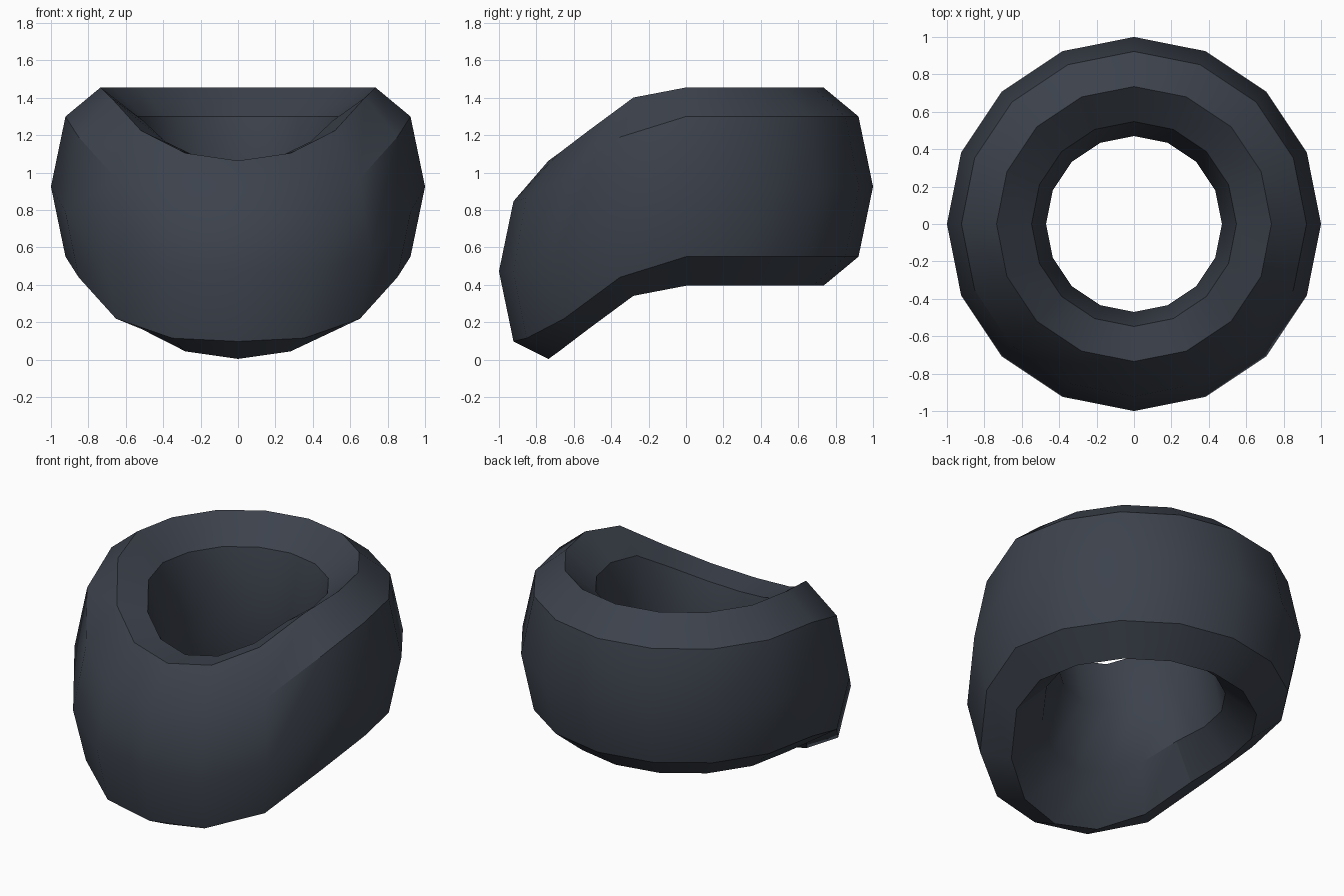
import bpy, bmesh
from math import sin, cos, tau, radians

if "Cube" in bpy.data.objects:
    bpy.data.objects.remove(bpy.data.objects["Cube"])

SEGMENTS, SIDES = 16, 8
MAJOR, MINOR, HALF_HEIGHT, MID_Z = 0.735, 0.265, 0.53, 0.925

# Downward bend of the front half: (distance forward, drop)
DROP = [(0, 0), (0.18, 0.01), (0.28, 0.053), (0.35, 0.108), (0.52, 0.23),
        (0.65, 0.33), (0.74, 0.395), (0.85, 0.435), (0.92, 0.453), (1.01, 0.453)]


def drop(forward):
    for (a, da), (b, db) in zip(DROP, DROP[1:]):
        if a <= forward <= b:
            return da + (db - da) * (forward - a) / (b - a)
    return 0


# Dark slate material
slate = bpy.data.materials.new("dark slate")
slate.use_nodes = True
colour = (0.045, 0.054, 0.072, 1)
slate.diffuse_color = colour
slate.node_tree.nodes["Principled BSDF"].inputs["Base Color"].default_value = colour

# Tall eight-sided ring, bent down at the front
bm = bmesh.new()
rings = []
for i in range(SEGMENTS):
    a = tau * i / SEGMENTS
    ring = []
    for j in range(SIDES):
        b = tau * j / SIDES
        r = MAJOR + MINOR * cos(b)
        y = r * sin(a)
        z = MID_Z + HALF_HEIGHT * sin(b) - drop(-y)
        ring.append(bm.verts.new((r * cos(a), y, z)))
    rings.append(ring)
for i in range(SEGMENTS):
    here, there = rings[i], rings[(i + 1) % SEGMENTS]
    for j in range(SIDES):
        k = (j + 1) % SIDES
        bm.faces.new((here[j], there[j], there[k], here[k]))
bmesh.ops.recalc_face_normals(bm, faces=bm.faces)

mesh = bpy.data.meshes.new("bent_ring")
bm.to_mesh(mesh)
bm.free()
mesh.materials.append(slate)
ring_object = bpy.data.objects.new("bent_ring", mesh)
bpy.context.collection.objects.link(ring_object)

# Smooth shading with sharp rims
bpy.ops.object.select_all(action="DESELECT")
ring_object.select_set(True)
bpy.context.view_layer.objects.active = ring_object
bpy.ops.object.shade_smooth_by_angle(angle=radians(30))
